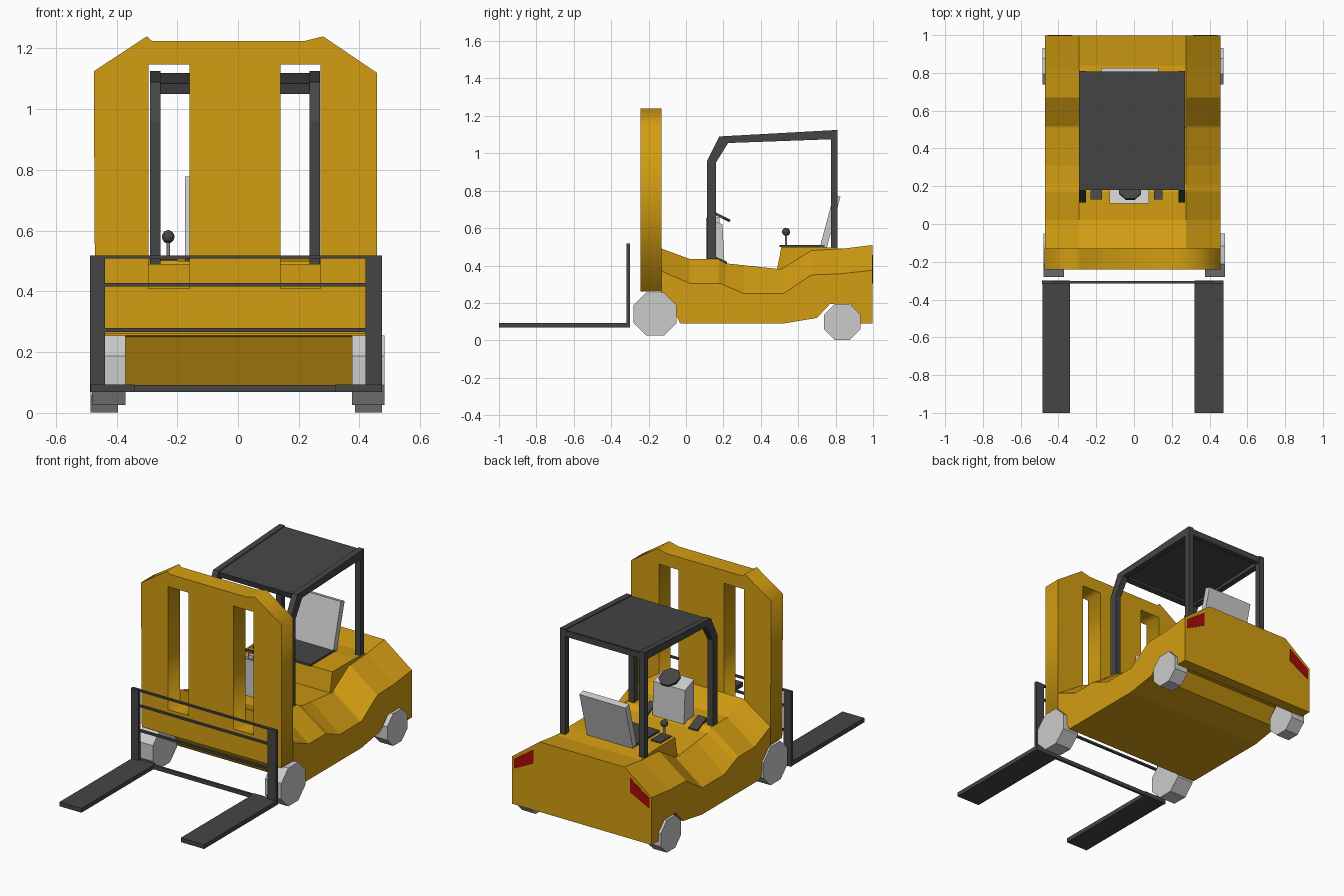
import bpy, bmesh, math
from mathutils import Matrix

if "Cube" in bpy.data.objects:
    bpy.data.objects.remove(bpy.data.objects["Cube"])


def material(name, rgb):
    m = bpy.data.materials.new(name)
    m.diffuse_color = (*rgb, 1)
    m.use_nodes = True
    m.node_tree.nodes["Principled BSDF"].inputs["Base Color"].default_value = m.diffuse_color
    return m


YELLOW = material("yellow_paint", (0.65, 0.34, 0.006))
DARK = material("dark_metal", (0.06, 0.06, 0.06))
RED = material("red_lens", (0.4, 0.003, 0.003))


def finish(name, bm, mat=None):
    bmesh.ops.recalc_face_normals(bm, faces=bm.faces)
    me = bpy.data.meshes.new(name)
    bm.to_mesh(me)
    bm.free()
    if mat:
        me.materials.append(mat)
    ob = bpy.data.objects.new(name, me)
    bpy.context.collection.objects.link(ob)
    return ob


def prism(name, pts, a, b, mat=None, axis="x"):
    """Extrude a profile: (y, z) points along x, or (x, z) points along y."""
    bm = bmesh.new()
    put = (lambda p, t: (t, *p)) if axis == "x" else (lambda p, t: (p[0], t, p[1]))
    lo = [bm.verts.new(put(p, a)) for p in pts]
    hi = [bm.verts.new(put(p, b)) for p in pts]
    bm.faces.new(lo)
    bm.faces.new(hi)
    for i in range(len(pts)):
        j = (i + 1) % len(pts)
        bm.faces.new((lo[i], lo[j], hi[j], hi[i]))
    return finish(name, bm, mat)


def box(name, x, y, z, mat=None):
    return prism(name, [(y[0], z[0]), (y[1], z[0]), (y[1], z[1]), (y[0], z[1])], *x, mat)


def lerp(prof, y):
    for (y0, z0), (y1, z1) in zip(prof, prof[1:]):
        if y <= y1:
            return z0 + (z1 - z0) * (y - y0) / (y1 - y0)
    return prof[-1][1]


# Body: bottom, shoulder and deck lines lofted into a chamfered hull
bottom = [(-.13, .255), (-.115, .25), (-.03, .09), (.52, .09), (.7, .12),
          (.77, .195), (.88, .195), (.93, .09), (.998, .09)]
shoulder = [(-.13, .37), (.02, .305), (.18, .305), (.31, .25), (.52, .25),
            (.67, .35), (.82, .355), (.998, .375)]
deck = [(-.13, .49), (.02, .435), (.17, .435), (.21, .412), (.51, .38),
        (.67, .48), (.84, .49), (.998, .51)]
bm = bmesh.new()
rings = []
for y in sorted({p[0] for p in bottom + shoulder + deck}):
    b, s, t = (lerp(p, y) for p in (bottom, shoulder, deck))
    sec = [(-.47, b), (.457, b), (.457, s), (.275, t), (-.29, t), (-.47, s)]
    rings.append([bm.verts.new((x, y, z)) for x, z in sec])
for r0, r1 in zip(rings, rings[1:]):
    for i in range(6):
        j = (i + 1) % 6
        bm.faces.new((r0[i], r0[j], r1[j], r1[i]))
bm.faces.new(rings[0])
bm.faces.new(rings[-1])
finish("body", bm, YELLOW)

# Raised seat base on the deck
prism("seat_base", [(.485, .37), (.51, .5), (.72, .5), (.86, .488), (.86, .42), (.6, .37)],
      -.285, .27, YELLOW)

# Mast: filled outline with two slots
cu = bpy.data.curves.new("mast_outline", "CURVE")
cu.dimensions = "2D"
cu.fill_mode = "BOTH"
cu.extrude = .056
outline = [(-.47, .26), (.457, .26), (.457, 1.12), (.28, 1.24), (.22, 1.225),
           (-.285, 1.225), (-.3, 1.24), (-.475, 1.125)]
slots = [[(x0, .41), (x1, .41), (x1, 1.148), (x0, 1.148)]
         for x0, x1 in ((-.295, -.16), (.14, .272))]
for loop in [outline] + slots:
    sp = cu.splines.new("POLY")
    sp.points.add(len(loop) - 1)
    for pt, (x, z) in zip(sp.points, loop):
        pt.co = (x, z, 0, 1)
    sp.use_cyclic_u = True
tmp = bpy.data.objects.new("mast_outline", cu)
bpy.context.collection.objects.link(tmp)
bm = bmesh.new()
me = bpy.data.meshes.new_from_object(tmp)
bm.from_mesh(me)
bpy.data.objects.remove(tmp)
bm.transform(Matrix.Translation((0, -.186, 0)) @ Matrix.Rotation(math.pi / 2, 4, "X"))
bmesh.ops.remove_doubles(bm, verts=bm.verts, dist=.0005)
finish("mast", bm, YELLOW)

# Wheels: octagonal, flat side down
for name, y, z, r, spans in (
        ("front_wheel", -.165, .14, .124, ((-.48, -.37), (.375, .483))),
        ("rear_wheel", .835, .098, .105, ((-.485, -.395), (.385, .475)))):
    pts = [(y + r * math.cos((k + .5) * math.pi / 4), z + r * math.sin((k + .5) * math.pi / 4))
           for k in range(8)]
    for side, span in zip(("left", "right"), spans):
        prism(f"{name}_{side}", pts, *span)

# Fork carriage: tines, uprights and cross bars
for side, tine, post in (("left", (-.485, -.34), (-.487, -.438)),
                         ("right", (.32, .475), (.42, .475))):
    box(f"fork_{side}", tine, (-1, -.3), (.068, .094), DARK)
    box(f"fork_upright_{side}", post, (-.318, -.3), (.068, .518), DARK)
for i, (z0, z1) in enumerate(((.508, .518), (.416, .427), (.267, .279), (.068, .092))):
    box(f"carriage_bar_{i}", (-.44, .43), (-.316, -.302), (z0, z1), DARK)

# Overhead guard: two hoops and a sloping roof
hoop = [(.113, .43), (.113, .96), (.178, 1.09), (.81, 1.125), (.81, .49), (.775, .48),
        (.775, 1.075), (.225, 1.055), (.16, .95), (.16, .43)]
for side, span in (("left", (-.29, -.255)), ("right", (.235, .27))):
    prism(f"guard_hoop_{side}", hoop, *span, DARK)
prism("guard_roof", [(.2, 1.086), (.805, 1.12), (.805, 1.1), (.2, 1.066)], -.28, .26, DARK)
box("guard_rear_bar", (-.28, .26), (.778, .808), (1.08, 1.115), DARK)
prism("guard_front_bar", [(.18, 1.085), (.225, 1.087), (.225, 1.055), (.19, 1.05)],
      -.28, .26, DARK)

# Seat
box("seat_cushion", (-.175, .13), (.5, .74), (.498, .511), DARK)
prism("seat_back", [(.715, .495), (.75, .485), (.826, .768), (.79, .778)], -.175, .13)

# Dashboard, steering wheel, pedals and lever
prism("dashboard", [(.108, .42), (.108, .655), (.195, .62), (.205, .42)], -.13, .08)
bm = bmesh.new()
bmesh.ops.create_cone(bm, cap_ends=True, segments=8, radius1=.063, radius2=.063, depth=.014,
                      matrix=Matrix.Translation((-.02, .183, .664))
                      @ Matrix.Rotation(-.46, 4, "X") @ Matrix.Rotation(math.pi / 8, 4, "Z"))
finish("steering_wheel", bm, DARK)
box("steering_column", (-.035, -.005), (.15, .18), (.62, .66))
for i, span in enumerate(((-.23, -.17), (.105, .15))):
    prism(f"pedal_{i}", [(.13, .46), (.22, .42), (.22, .405), (.13, .43)], *span, DARK)
box("lever_plate", (-.265, -.2), (.515, .62), (.498, .507), DARK)
bm = bmesh.new()
bmesh.ops.create_cone(bm, cap_ends=True, segments=8, radius1=.006, radius2=.006, depth=.09,
                      matrix=Matrix.Translation((-.23, .535, .54)))
finish("lever", bm)
bm = bmesh.new()
bmesh.ops.create_uvsphere(bm, u_segments=10, v_segments=6, radius=.022,
                          matrix=Matrix.Translation((-.23, .535, .58)))
finish("lever_knob", bm, DARK)

# Tail lights under the rear chamfers
for side, s in (("left", -1), ("right", 1)):
    pts = [(-.007 + s * x, z) for x, z in ((.45, .305), (.45, .365), (.32, .455), (.32, .37))]
    prism(f"tail_light_{side}", pts, .98, 1.0, RED, axis="y")
